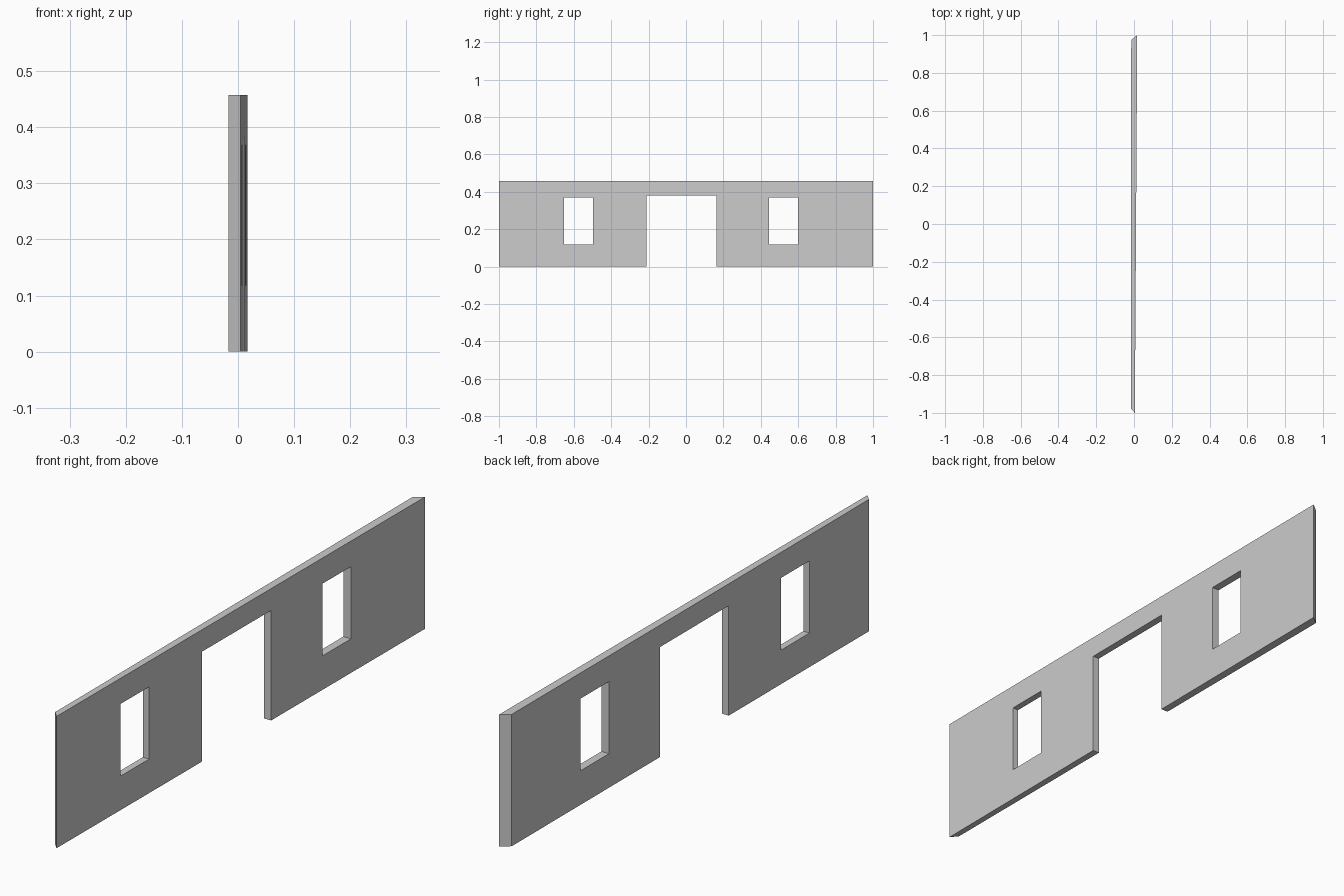
import bpy, bmesh

if "Cube" in bpy.data.objects:
    bpy.data.objects.remove(bpy.data.objects["Cube"])

HEIGHT = 0.457


def prism(name, plan, z0, z1):
    """Extrude a plan outline (x, y) from z0 up to z1."""
    bm = bmesh.new()
    base = bm.faces.new([bm.verts.new((x, y, z0)) for x, y in plan])
    top = bmesh.ops.extrude_face_region(bm, geom=[base])["geom"]
    bmesh.ops.translate(bm, vec=(0, 0, z1 - z0),
                        verts=[v for v in top if isinstance(v, bmesh.types.BMVert)])
    bmesh.ops.recalc_face_normals(bm, faces=bm.faces)
    mesh = bpy.data.meshes.new(name)
    bm.to_mesh(mesh)
    bm.free()
    obj = bpy.data.objects.new(name, mesh)
    bpy.context.collection.objects.link(obj)
    return obj


def cut_opening(wall, name, y0, y1, z0, z1):
    """Cut a rectangular opening straight through the wall."""
    cutter = prism(name + "_cutter", [(-0.1, y0), (0.1, y0), (0.1, y1), (-0.1, y1)], z0, z1)
    mod = wall.modifiers.new(name, 'BOOLEAN')
    mod.operation = 'DIFFERENCE'
    mod.solver = 'EXACT'
    mod.object = cutter
    bpy.context.view_layer.objects.active = wall
    bpy.ops.object.modifier_apply(modifier=name)
    bpy.data.objects.remove(cutter)


# Slightly tapered wall slab with mitred ends
wall = prism("wall", [(0.0045, -1), (0.0172, 1), (-0.0145, 0.975), (-0.0172, -0.977)],
             0, HEIGHT)

# Central doorway and the two windows
cut_opening(wall, "doorway", -0.211, 0.164, -0.1, 0.381)
for name, y0, y1 in (("window_near", -0.652, -0.498), ("window_far", 0.444, 0.598)):
    cut_opening(wall, name, y0, y1, 0.118, 0.368)
